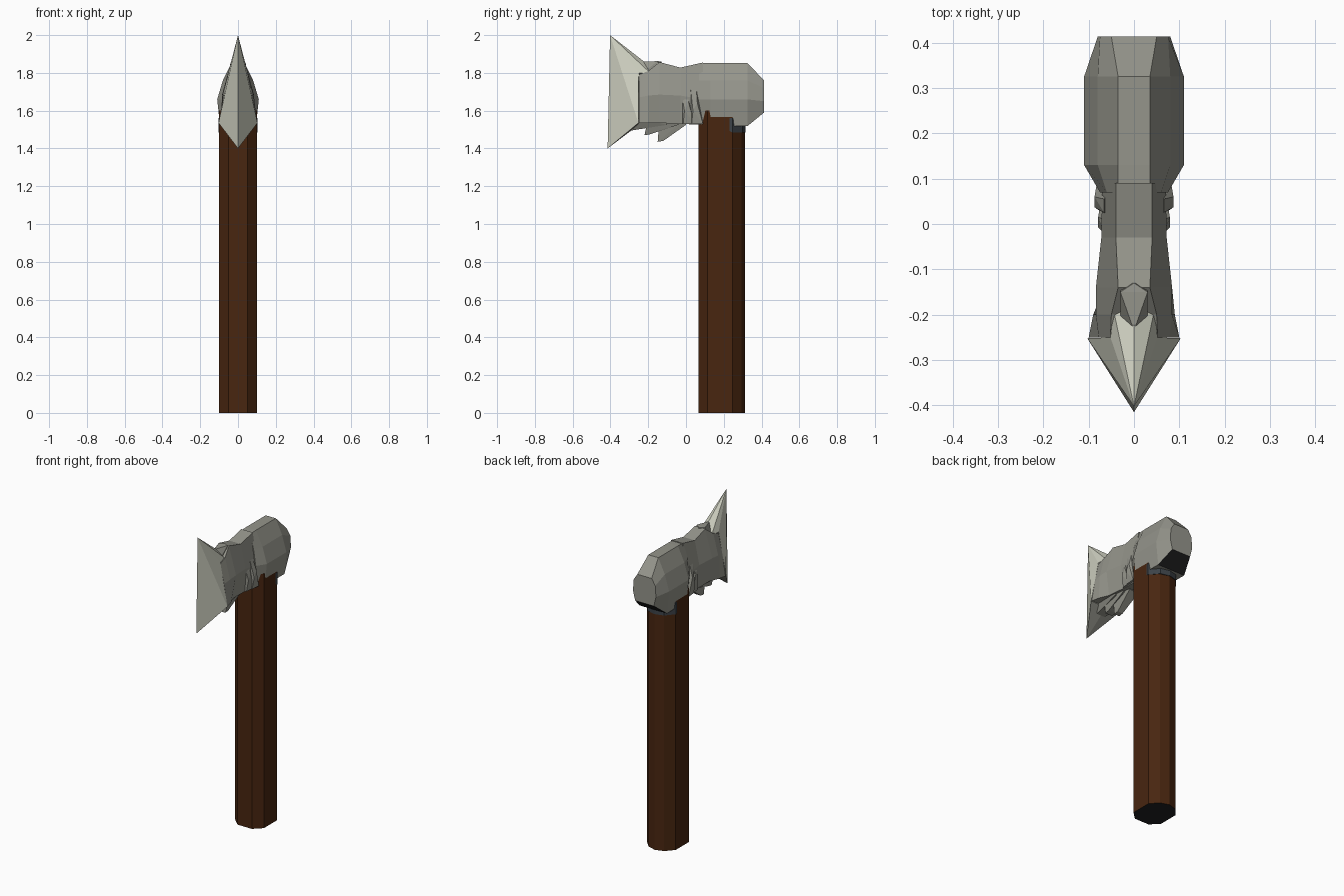
import bpy, bmesh
from mathutils import Vector

if "Cube" in bpy.data.objects:
    bpy.data.objects.remove(bpy.data.objects["Cube"])


def mat(name, c):
    m = bpy.data.materials.new(name)
    m.diffuse_color = (*c, 1)
    m.use_nodes = True
    m.node_tree.nodes["Principled BSDF"].inputs["Base Color"].default_value = m.diffuse_color
    return m


WOOD = mat("dark wood", (0.065, 0.019, 0.005))
STEEL = mat("dull steel", (0.30, 0.30, 0.26))
EDGE = mat("bright edge steel", (0.62, 0.63, 0.53))
DARK = mat("black iron", (0.015, 0.015, 0.016))
COLLAR = mat("blue grey iron", (0.045, 0.055, 0.065))


def finish(name, bm, mats, rule=None):
    bmesh.ops.recalc_face_normals(bm, faces=bm.faces[:])
    bm.normal_update()
    if rule:
        for f in bm.faces:
            f.material_index = rule(f)
    me = bpy.data.meshes.new(name)
    bm.to_mesh(me)
    bm.free()
    for m in mats:
        me.materials.append(m)
    ob = bpy.data.objects.new(name, me)
    bpy.context.collection.objects.link(ob)
    return ob


def loft(name, rings, mats, rule=None):
    bm = bmesh.new()
    vs = [[bm.verts.new(p) for p in r] for r in rings]
    n = len(vs[0])
    for a, b in zip(vs, vs[1:]):
        for i in range(n):
            j = (i + 1) % n
            bm.faces.new((a[i], a[j], b[j], b[i]))
    bm.faces.new(vs[0])
    bm.faces.new(vs[-1])
    return finish(name, bm, mats, rule)


def hull(name, pts, mats, rule=None):
    bm = bmesh.new()
    for p in pts:
        bm.verts.new(p)
    r = bmesh.ops.convex_hull(bm, input=bm.verts[:])
    junk = [v for v in bm.verts if not v.link_faces]
    bmesh.ops.delete(bm, geom=junk, context='VERTS')
    return finish(name, bm, mats, rule)


def section(y, half):
    # mirrored cross-section of the head; half runs bottom to top
    return [(x, y, z) for x, z in half] + [(-x, y, z) for x, z in reversed(half)]


# Handle: faceted oval, slightly pointed at the back
half = [(0.05, 0.067), (0.10, 0.115), (0.10, 0.245), (0.055, 0.295)]
oval = half + [(0, 0.312)] + [(-x, y) for x, y in reversed(half)]
loft("handle", [[(x, y, z) for x, y in oval] for z in (0, 1.6)], [WOOD, DARK],
     lambda f: 1 if f.normal.z < -0.5 else 0)

# Collar: dark band at the rear of the handle, just under the head
half = [(0.09, 0.18), (0.103, 0.245), (0.057, 0.30)]
band = half + [(0, 0.315)] + [(-x, y) for x, y in reversed(half)]
loft("collar", [[(x, y, 1.485 + (0.03 if y < 0.2 else 0)) for x, y in band],
                [(x, y, 1.56) for x, y in band]], [COLLAR])

# Poll: heavy hammer end, black underneath at the rear
loft("poll", [
    section(0.07, [(0.06, 1.53), (0.075, 1.66), (0.06, 1.76), (0.035, 1.85)]),
    section(0.13, [(0.095, 1.52), (0.11, 1.66), (0.08, 1.76), (0.035, 1.853)]),
    section(0.325, [(0.095, 1.518), (0.11, 1.66), (0.08, 1.76), (0.035, 1.853)]),
    section(0.413, [(0.065, 1.59), (0.08, 1.65), (0.075, 1.72), (0.05, 1.76)]),
], [STEEL, DARK], lambda f: 1 if f.normal.z < -0.5 and f.calc_center_median().y > 0.33 else 0)

# Neck: waisted body between poll and blade
loft("neck", [
    section(-0.25, [(0.10, 1.535), (0.078, 1.67), (0.052, 1.79)]),
    section(-0.20, [(0.09, 1.535), (0.084, 1.68), (0.05, 1.81)]),
    section(-0.14, [(0.065, 1.535), (0.084, 1.685), (0.035, 1.857)]),
    section(-0.03, [(0.06, 1.53), (0.072, 1.68), (0.04, 1.828)]),
    section(0.09, [(0.06, 1.525), (0.07, 1.66), (0.04, 1.855)]),
], [STEEL])
hull("neck_crest", [(s * x, y, z) for s in (-1, 1) for x, y, z in
     [(0.03, -0.23, 1.80), (0.03, -0.15, 1.862), (0.0, -0.235, 1.86),
      (0.0, -0.13, 1.86), (0.03, -0.13, 1.80)]], [STEEL])

# Binding ribs on both cheeks
for s, side in ((1, "right"), (-1, "left")):
    for y, top, w in ((0.045, 1.71, 0.087), (0.0, 1.67, 0.079)):
        hull("rib_" + side, [(s * x, y + dy, z) for x, dy, z in
             [(0.03, -0.03, 1.54), (0.03, 0.045, 1.54), (w - 0.01, -0.015, 1.53),
              (w - 0.005, 0.045, 1.53), (w, -0.008, 1.6), (w, 0.015, 1.64),
              (0.066, -0.02, top), (0.066, 0.01, top)]], [STEEL])

# Beard: overlapping wedges slanting down below the neck
for y0, y1, tip_y, tip_z, w in ((-0.25, -0.10, -0.29, 1.495, 0.065),
                                (-0.20, -0.04, -0.22, 1.47, 0.055),
                                (-0.14, 0.0, -0.15, 1.435, 0.04)):
    hull("beard_wedge", [(s * x, y, z) for s in (-1, 1) for x, y, z in
         [(w, y0, 1.56), (w, y1, 1.56), (w * 0.8, y1, 1.525),
          (w * 0.45, tip_y, tip_z), (w * 0.45, tip_y + 0.03, tip_z + 0.005)]],
         [STEEL, DARK], lambda f: 1 if f.normal.z < -0.2 and f.normal.y < -0.4 else 0)

# Blade: tall wedge with a straight vertical cutting edge
bm = bmesh.new()
V = lambda *p: bm.verts.new(p)
top, bot = V(0, -0.402, 2.0), V(0, -0.415, 1.4)
notch, heel = V(0, -0.19, 1.835), V(0, -0.25, 1.525)
fan = []
for s in (1, -1):
    up, shoulder, low = V(s * 0.045, -0.19, 1.80), V(s * 0.052, -0.25, 1.80), V(s * 0.103, -0.252, 1.535)
    bm.faces.new((top, bot, low))
    bm.faces.new((top, low, shoulder))
    bm.faces.new((top, shoulder, up))
    bm.faces.new((top, up, notch))
    bm.faces.new((bot, heel, low))
    bm.faces.new((low, heel, notch, up, shoulder))
finish("blade", bm, [EDGE, STEEL], lambda f: 1 if f.normal.y > 0.35 and f.normal.z < 0 else 0)
